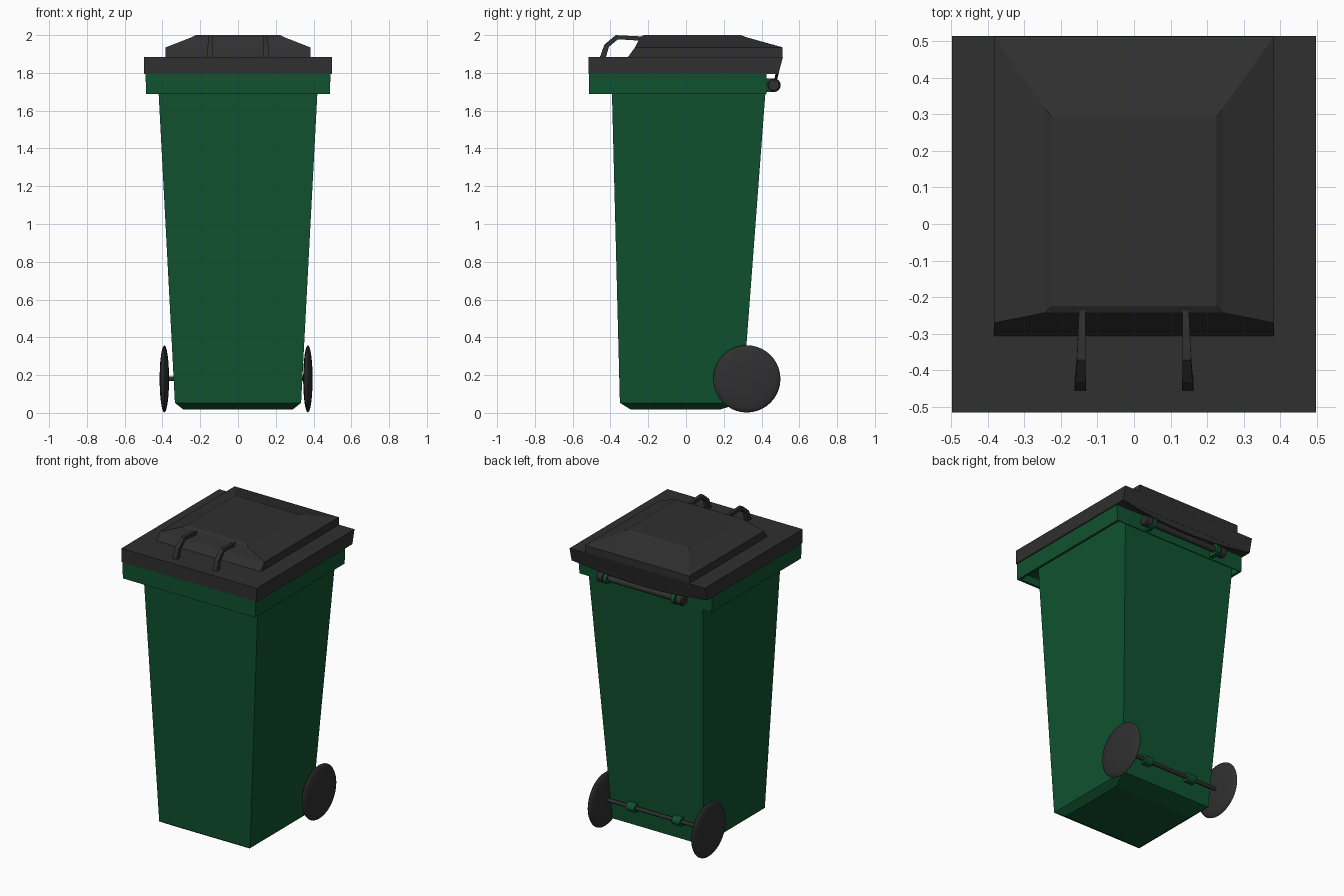
import bpy, bmesh, math

if "Cube" in bpy.data.objects:
    bpy.data.objects.remove(bpy.data.objects["Cube"])


def material(name, rgb):
    m = bpy.data.materials.new(name)
    m.diffuse_color = (*rgb, 1)
    m.use_nodes = True
    m.node_tree.nodes["Principled BSDF"].inputs["Base Color"].default_value = m.diffuse_color
    return m


GREEN = material("bin_green", (0.005, 0.085, 0.029))
DARK = material("charcoal", (0.029, 0.029, 0.029))


def finish(name, bm, mat, smooth=False):
    bmesh.ops.recalc_face_normals(bm, faces=bm.faces)
    me = bpy.data.meshes.new(name)
    bm.to_mesh(me)
    bm.free()
    me.materials.append(mat)
    ob = bpy.data.objects.new(name, me)
    bpy.context.collection.objects.link(ob)
    if smooth:
        bpy.ops.object.select_all(action='DESELECT')
        ob.select_set(True)
        bpy.context.view_layer.objects.active = ob
        bpy.ops.object.shade_smooth_by_angle(angle=math.radians(35))
    return ob


def loft(name, rings, mat, smooth=False):
    """Skin a row of closed rings and cap both ends."""
    bm = bmesh.new()
    rows = [[bm.verts.new(p) for p in r] for r in rings]
    n = len(rows[0])
    for a, b in zip(rows, rows[1:]):
        for i in range(n):
            j = (i + 1) % n
            bm.faces.new((a[i], a[j], b[j], b[i]))
    bm.faces.new(rows[0])
    bm.faces.new(rows[-1])
    return finish(name, bm, mat, smooth)


def rect(hx, y0, y1, z):
    return [(-hx, y0, z), (hx, y0, z), (hx, y1, z), (-hx, y1, z)]


def lathe_x(name, profile, y, z, mat, n=32):
    """Turn (x, radius) points around an axis along x."""
    rings = [[(x, y + r * math.cos(2 * math.pi * i / n), z + r * math.sin(2 * math.pi * i / n))
              for i in range(n)] for x, r in profile]
    return loft(name, rings, mat, True)


# Tapered body with a chamfered bottom
loft("body", [rect(0.29, -0.293, 0.18, 0.018), rect(0.334, -0.35, 0.297, 0.053),
              rect(0.42, -0.392, 0.42, 1.69), rect(0.422, -0.394, 0.423, 1.78)], GREEN)

# Rim with a hollow skirt
loft("rim", [rect(0.472, -0.498, 0.42, 1.74), rect(0.47, -0.498, 0.42, 1.688),
             rect(0.486, -0.514, 0.425, 1.688), rect(0.49, -0.514, 0.425, 1.797)], GREEN)

# Lid slab, its raised top and the curved flap at the back
loft("lid", [rect(0.497, -0.515, 0.49, 1.795), rect(0.497, -0.515, 0.513, 1.885)], DARK)
loft("lid_raised_top", [rect(0.383, -0.31, 0.512, 1.88), rect(0.383, -0.27, 0.512, 1.935),
                        rect(0.242, -0.242, 0.315, 1.99), rect(0.225, -0.224, 0.292, 2.0)], DARK)
flap_rings = []
for i in range(17):
    x = -0.48 + 0.06 * i
    zb = 1.794 - 0.035 * (1 - (x / 0.48) ** 2)
    yb = 0.49 - (1.795 - zb) * 0.25
    flap_rings.append([(x, 0.49, 1.80), (x, yb, zb), (x, yb - 0.015, zb), (x, 0.475, 1.80)])
loft("lid_back_flap", flap_rings, DARK)

# Two grab handles on the front of the lid: outer y, z, inner y, z, half width, centre x
path = [(-0.457, 1.88, -0.425, 1.88, 0.016, 0.147), (-0.432, 1.95, -0.408, 1.938, 0.014, 0.146),
        (-0.372, 2.0, -0.36, 1.978, 0.012, 0.144), (-0.235, 1.993, -0.235, 1.97, 0.009, 0.141)]
for s, side in ((-1, "left"), (1, "right")):
    loft("lid_handle_" + side,
         [[(s * c - w, yo, zo), (s * c + w, yo, zo), (s * c + w, yi, zi), (s * c - w, yi, zi)]
          for yo, zo, yi, zi, w, c in path], DARK)

# Hinge rod with end knobs, held by green lugs
HY, HZ = 0.465, 1.735
lathe_x("hinge_rod", [(-0.315, 0.028), (-0.308, 0.034), (-0.27, 0.034), (-0.27, 0.02),
                      (0.27, 0.02), (0.27, 0.034), (0.308, 0.034), (0.315, 0.028)], HY, HZ, DARK, 24)
for s, side in ((-1, "left"), (1, "right")):
    c = s * 0.25
    lathe_x("hinge_ring_" + side, [(c - 0.012, 0.036), (c + 0.012, 0.036)], HY, HZ, GREEN, 24)
    loft("hinge_lug_" + side,
         [[(x, 0.41, HZ - 0.036), (x, HY, HZ - 0.036), (x, HY, HZ + 0.036), (x, 0.41, HZ + 0.036)]
          for x in (c - 0.012, c + 0.012)], GREEN)

# Wheels, axle and axle brackets
WY, WZ = 0.322, 0.18
for cx, side in ((-0.39, "left"), (0.37, "right")):
    prof = [(cx - 0.025 * math.cos(t), 0.178 * math.sin(t))
            for t in [math.pi * (k + 0.15) / 12.3 for k in range(13)]]
    lathe_x("wheel_" + side, prof, WY, WZ, DARK, 40)
lathe_x("axle", [(-0.39, 0.012), (0.37, 0.012)], WY, WZ, DARK, 16)
for s, side in ((-1, "left"), (1, "right")):
    c = s * 0.168
    lathe_x("axle_bracket_" + side, [(c - 0.03, 0.028), (c + 0.03, 0.028)], WY, WZ, GREEN, 16)
    loft("axle_bracket_base_" + side,
         [[(x, 0.28, WZ - 0.028), (x, WY, WZ - 0.028), (x, WY, WZ + 0.028), (x, 0.28, WZ + 0.028)]
          for x in (c - 0.03, c + 0.03)], GREEN)
